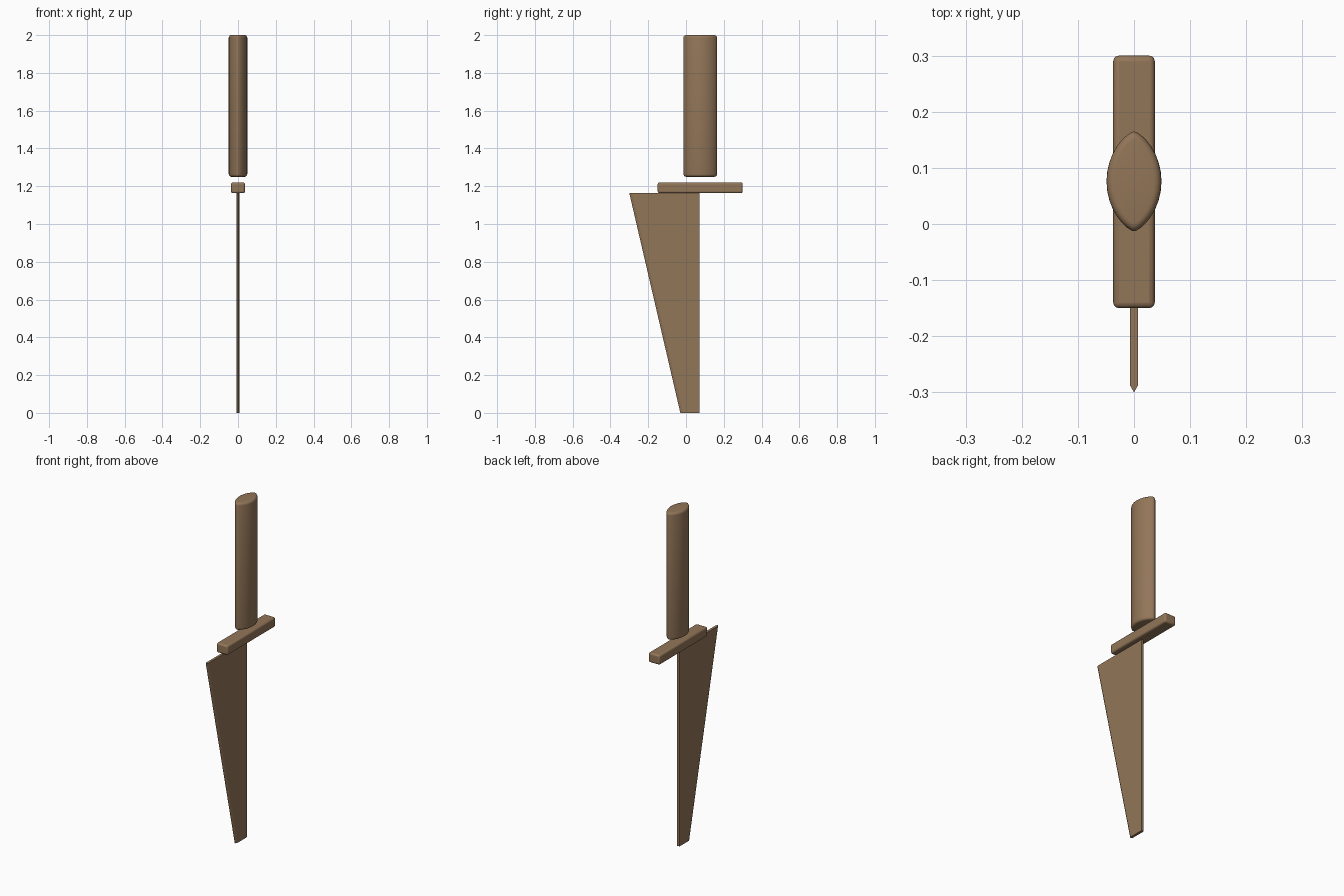
import bpy
import bmesh
import math

if "Cube" in bpy.data.objects:
    bpy.data.objects.remove(bpy.data.objects["Cube"], do_unlink=True)

# Single brown material
COLOUR = (0.29, 0.18, 0.098, 1)
brown = bpy.data.materials.new("brown")
brown.use_nodes = True
brown.diffuse_color = COLOUR
bsdf = brown.node_tree.nodes["Principled BSDF"]
bsdf.inputs["Base Color"].default_value = COLOUR
bsdf.inputs["Roughness"].default_value = 0.8


def loft(name, rings, bevel=0.0, segments=2, smooth=False):
    """Skin equal-length rings from bottom to top and cap both ends."""
    bm = bmesh.new()
    loops = [[bm.verts.new(p) for p in ring] for ring in rings]
    n = len(loops[0])
    for low, high in zip(loops, loops[1:]):
        for i in range(n):
            j = (i + 1) % n
            bm.faces.new((low[i], low[j], high[j], high[i]))
    bm.faces.new(loops[0][::-1])
    bm.faces.new(loops[-1])
    bmesh.ops.recalc_face_normals(bm, faces=bm.faces)
    mesh = bpy.data.meshes.new(name)
    bm.to_mesh(mesh)
    bm.free()
    mesh.materials.append(brown)
    obj = bpy.data.objects.new(name, mesh)
    bpy.context.collection.objects.link(obj)
    if bevel:
        mod = obj.modifiers.new("rounded edges", 'BEVEL')
        mod.width = bevel
        mod.segments = segments
        mod.limit_method = 'ANGLE'
        mod.angle_limit = math.radians(40)
    if smooth:
        bpy.ops.object.select_all(action='DESELECT')
        obj.select_set(True)
        bpy.context.view_layer.objects.active = obj
        bpy.ops.object.shade_smooth_by_angle(angle=math.radians(40))
    return obj


# Handle: lens-shaped section with rounded ends
def lens(z, inset):
    ring = []
    for i in range(32):
        a = math.tau * i / 32
        x = math.copysign(abs(math.sin(a)) ** 1.4, math.sin(a))
        ring.append(((0.049 - inset) * x, 0.076 + (0.089 - inset) * math.cos(a), z))
    return ring


RADIUS = 0.014
turns = [math.pi / 2 * k / 4 for k in range(5)]
bottom = [lens(1.25 + RADIUS * (1 - math.sin(a)), RADIUS * (1 - math.cos(a)))
          for a in reversed(turns)]
top = [lens(2.0 - RADIUS * (1 - math.sin(a)), RADIUS * (1 - math.cos(a)))
       for a in turns]
loft("handle", bottom + top, smooth=True)


# Crossguard: bevelled bar
def bar(z):
    return [(-0.037, -0.15, z), (0.037, -0.15, z), (0.037, 0.30, z), (-0.037, 0.30, z)]


loft("crossguard", [bar(1.163), bar(1.22)], bevel=0.01, segments=3, smooth=True)


# Blade: thin tapering plate ground to a sharp front edge
def blade_section(z, edge):
    w, back = 0.0075, 0.071
    return [(0, edge, z), (w, edge + 0.013, z), (w, back, z),
            (-w, back, z), (-w, edge + 0.013, z)]


loft("blade", [blade_section(0, -0.03), blade_section(1.163, -0.30)])
